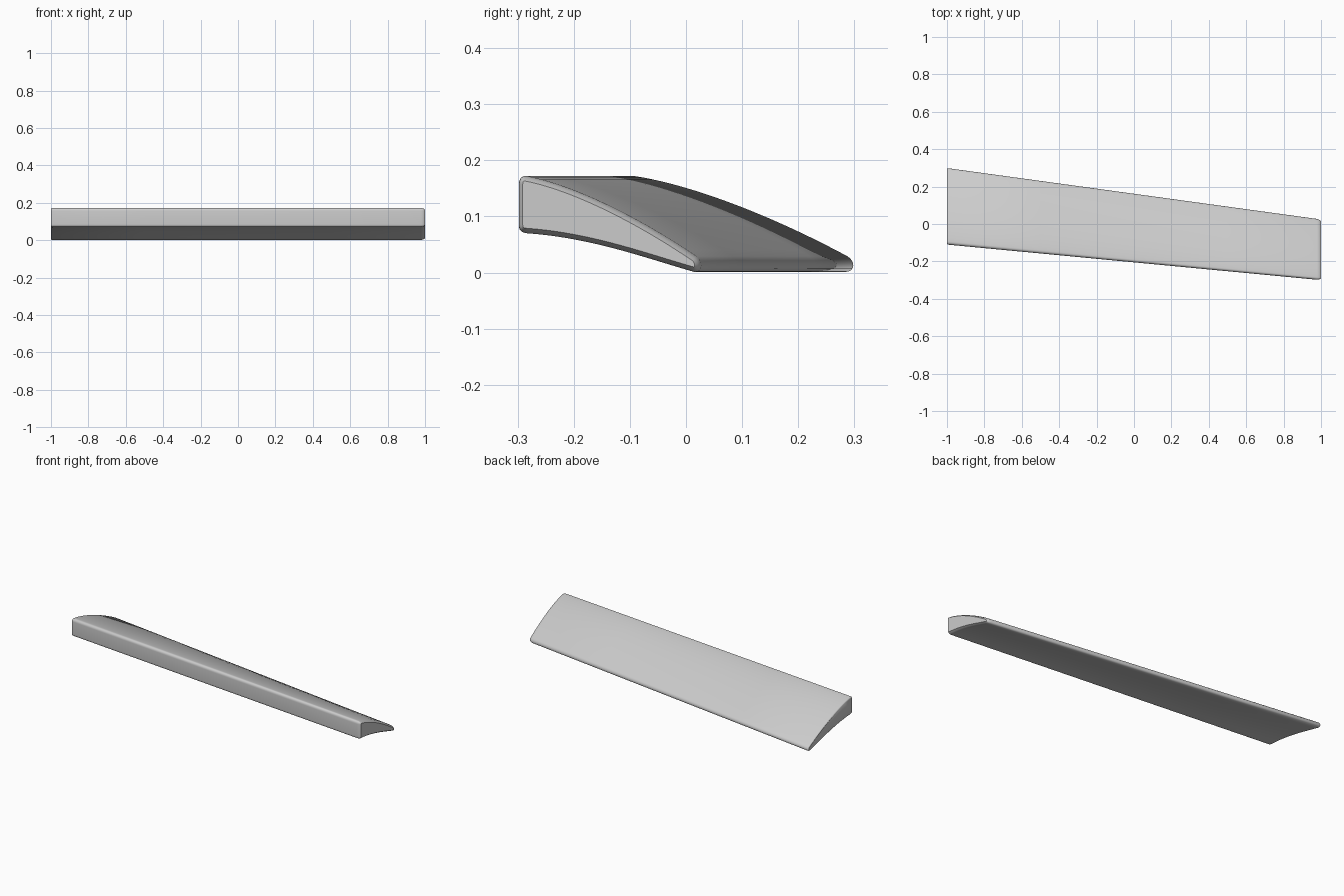
import bpy, bmesh
from mathutils import Vector
from mathutils.geometry import interpolate_bezier

cube = bpy.data.objects.get("Cube")
if cube:
    bpy.data.objects.remove(cube, do_unlink=True)

# Blade cross-section: (chord fraction, height) Bezier segments, clockwise from the nose
SEGMENTS = [
    ((0, .085), (0, .11), (0, .135), (0, .157), 3),              # blunt nose
    ((0, .157), (0, .167), (.018, .174), (.045, .172), 7),       # upper nose rounding
    ((.045, .172), (.3, .156), (.65, .1), (.972, .029), 20),     # cambered top
    ((.972, .029), (1.008, .02), (1.008, .001), (.96, .001), 9), # rounded trailing edge
    ((.96, .001), (.7, .025), (.4, .062), (.045, .07), 16),      # hollow underside
    ((.045, .07), (.018, .071), (0, .074), (0, .085), 7),        # lower nose rounding
]
profile = []
for a, b, c, d, n in SEGMENTS:
    pts = interpolate_bezier(*[Vector((*p, 0)) for p in (a, b, c, d)], n)
    profile += [(p.x, p.y) for p in pts[:-1]]


def section(x, inset):
    """Profile placed at span position x, shrunk inward by inset."""
    t = (x + 1) / 2
    lead = -.11 - .19 * t
    chord = .41 - .085 * t
    pts = [Vector((lead + u * chord, z)) for u, z in profile]
    out = []
    for i, p in enumerate(pts):
        tangent = (pts[(i + 1) % len(pts)] - pts[i - 1]).normalized()
        q = p + Vector((tangent.y, -tangent.x)) * inset
        out.append((x, q.x, q.y))
    return out


# Span stations with softened rims at root and tip
STATIONS = [(-1, .005), (-.998, .002), (-.994, 0), (-.5, 0), (0, 0), (.5, 0),
            (.978, 0), (.986, .0015), (.993, .004), (1, .009)]
bm = bmesh.new()
rings = [[bm.verts.new(co) for co in section(x, i)] for x, i in STATIONS]
for r, s in zip(rings, rings[1:]):
    for i in range(len(r)):
        bm.faces.new((r[i - 1], r[i], s[i], s[i - 1]))
bm.faces.new(rings[0])
bm.faces.new(rings[-1][::-1])
bmesh.ops.recalc_face_normals(bm, faces=bm.faces)

mesh = bpy.data.meshes.new("blade")
bm.to_mesh(mesh)
bm.free()
blade = bpy.data.objects.new("blade", mesh)
bpy.context.collection.objects.link(blade)

# Plain grey finish
grey = bpy.data.materials.new("light grey")
grey.use_nodes = True
grey.diffuse_color = (.6, .6, .6, 1)
grey.node_tree.nodes["Principled BSDF"].inputs["Base Color"].default_value = (.6, .6, .6, 1)
mesh.materials.append(grey)

bpy.ops.object.select_all(action='DESELECT')
blade.select_set(True)
bpy.context.view_layer.objects.active = blade
bpy.ops.object.shade_smooth_by_angle(angle=.6)
